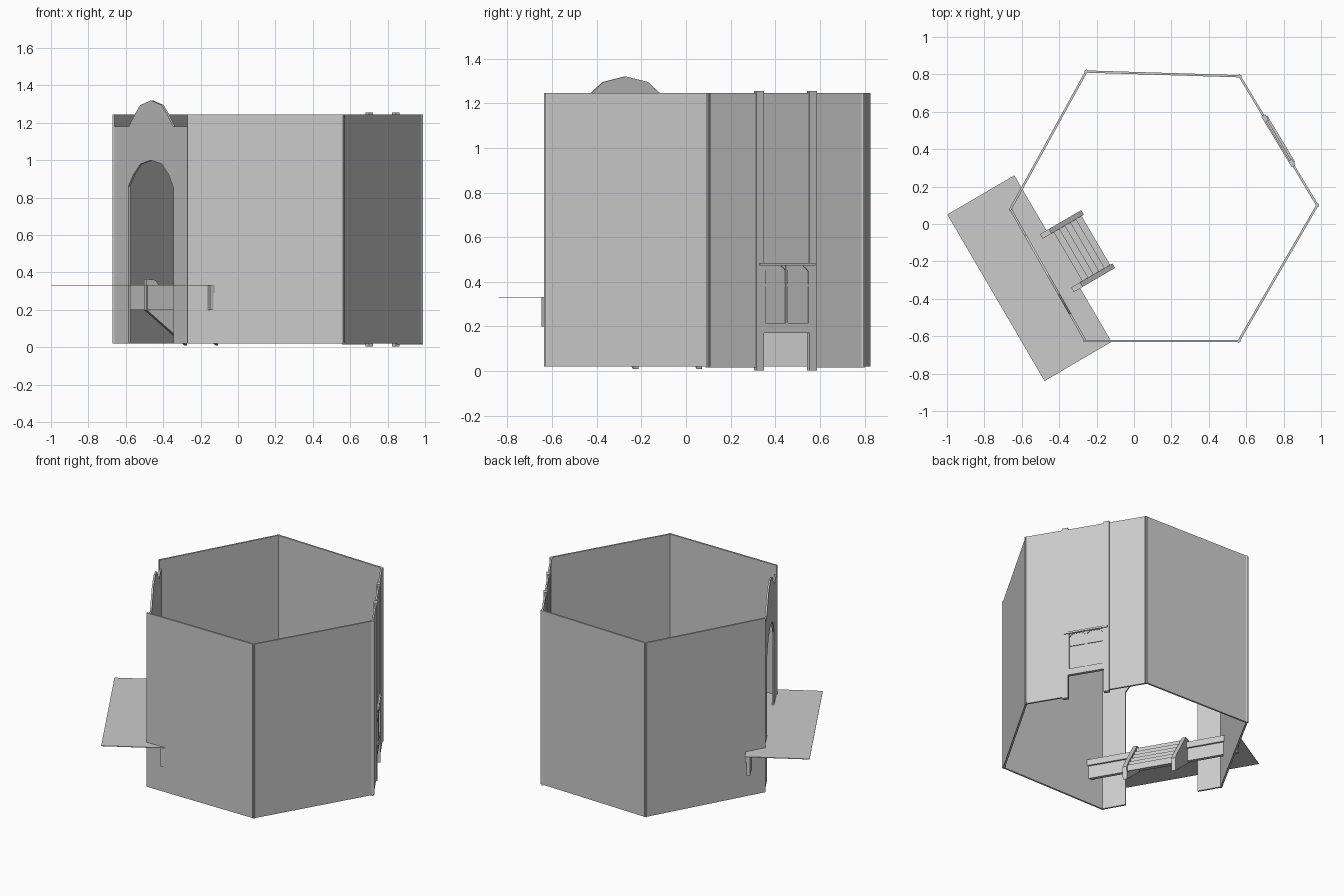
import bpy, bmesh
from mathutils import Vector

if "Cube" in bpy.data.objects:
    bpy.data.objects.remove(bpy.data.objects["Cube"])


def slab(name, p, q, profile, v0, v1):
    """Extrude a (u, z) outline; u runs from p towards q, v is the left-hand normal."""
    p, q = Vector(p), Vector(q)
    d = (q - p).normalized()
    n = Vector((-d.y, d.x))
    bm = bmesh.new()
    verts = []
    for u, z in profile:
        c = p + d * u + n * v0
        verts.append(bm.verts.new((c.x, c.y, z)))
    face = bm.faces.new(verts)
    ext = bmesh.ops.extrude_face_region(bm, geom=[face])
    moved = [g for g in ext["geom"] if isinstance(g, bmesh.types.BMVert)]
    off = n * (v1 - v0)
    bmesh.ops.translate(bm, verts=moved, vec=(off.x, off.y, 0))
    bmesh.ops.recalc_face_normals(bm, faces=bm.faces)
    mesh = bpy.data.meshes.new(name)
    bm.to_mesh(mesh)
    bm.free()
    ob = bpy.data.objects.new(name, mesh)
    bpy.context.collection.objects.link(ob)
    return ob


def rect(u0, u1, z0, z1):
    return [(u0, z0), (u1, z0), (u1, z1), (u0, z1)]


Z0, Z1, T = 0.02, 1.245, 0.006

# Plain walls of the six-sided room
A, B, C = (0.56, -0.625), (0.98, 0.10), (0.565, 0.79)
D, E, F = (-0.255, 0.815), (-0.66, 0.08), (-0.26, -0.625)
for name, p, q in (("front_wall", F, A), ("right_wall", A, B),
                   ("back_wall", C, D), ("left_wall", D, E)):
    length = (Vector(q) - Vector(p)).length
    slab(name, p, q, rect(-0.01, length + 0.01, Z0, Z1), -T, T)

# Door wall with arched opening and raised arched top
L = (Vector(F) - Vector(E)).length
m = L / 2
inner = [(-0.245, 0.86), (-0.19, 0.925), (-0.115, 0.98), (0, 1.0),
         (0.115, 0.98), (0.19, 0.925), (0.245, 0.85)]
outer = [(0.24, 1.18), (0.17, 1.25), (0.115, 1.295), (0, 1.32),
         (-0.115, 1.295), (-0.17, 1.25), (-0.24, 1.18)]
door = [(0, Z0), (m - 0.245, Z0)] + [(m + u, z) for u, z in inner]
door += [(m + 0.245, Z0), (L, Z0), (L, 1.18)]
door += [(m + u, z) for u, z in outer] + [(0, 1.18)]
slab("door_wall", E, F, door, -T, T)

# Window wall, open in the low slot beneath the window
W = (Vector(C) - Vector(B)).length
U0, U1 = 0.28, 0.53
slab("window_wall", B, C, [(-0.01, 0.015), (U0, 0.015), (U0, 0.47), (U1, 0.47),
                           (U1, 0.015), (W + 0.01, 0.015), (W + 0.01, Z1), (-0.01, Z1)], -T, T)
for i, u in enumerate((U0 - 0.018, U1 + 0.01)):
    slab(f"window_post_{i}", B, C, rect(u - 0.017, u + 0.021, 0.003, 1.255), -0.012, 0.012)
slab("window_sill", B, C, rect(U0, U1, 0.17, 0.215), -0.012, 0.01)
slab("window_head", B, C, rect(U0 - 0.02, U1 + 0.02, 0.472, 0.485), -0.018, 0.012)
slab("window_panel", B, C, rect(U0, U1, 0.21, 0.475), -0.004, 0.002)
mid = (U0 + U1) / 2
for i, (a, b) in enumerate(((U0, U0 + 0.012), (mid - 0.006, mid + 0.006), (U1 - 0.012, U1))):
    slab(f"window_upright_{i}", B, C, rect(a, b, 0.21, 0.475), -0.01, 0.006)
slab("window_rail", B, C, rect(U0, U1, 0.38, 0.388), -0.009, 0.005)
# Corner fillets that round the pane tops
for i, (u, s) in enumerate(((U0 + 0.01, 1), (mid, -1), (mid, 1), (U1 - 0.01, -1))):
    slab(f"pane_corner_{i}", B, C, [(u, 0.475), (u, 0.445), (u + s * 0.015, 0.461),
                                    (u + s * 0.032, 0.472), (u + s * 0.032, 0.475)], -0.009, 0.005)

# Landing through the doorway with its stepped edge beam
P, Q = (-0.64, 0.26), (-0.12, -0.63)
PL = (Vector(Q) - Vector(P)).length
slab("landing", P, Q, rect(0, PL, 0.329, 0.333), -0.415, 0.0)
slab("beam_lower", P, Q, rect(0, PL, 0.20, 0.29), -0.035, -0.012)
slab("beam_upper", P, Q, rect(0, PL, 0.29, 0.333), -0.035, 0.0)

# Stair: local u runs down into the room, v across the flight
d = (Vector(Q) - Vector(P)).normalized()
n = Vector((-d.y, d.x))
along = 0.355
S = Vector(P) + d * along - n * 0.04
S2 = S + n
WID = 0.33
stringer = [(0, 0.20), (0.25, 0.01), (0.255, 0.10), (0.225, 0.145), (0.055, 0.36), (0.0, 0.365)]
for i, v in enumerate((0, -WID)):
    slab(f"stair_stringer_{i}", S, S2, stringer, v - 0.014, v + 0.014)
N = 6
for i in range(N):
    u, z = 0.035 + i * 0.034, 0.30 - i * 0.043
    slab(f"stair_tread_{i}", S, S2, [(u, z + 0.033), (u, z + 0.027), (u + 0.03, z + 0.027),
                                     (u + 0.03, z - 0.012), (u + 0.036, z - 0.012),
                                     (u + 0.036, z + 0.033)], -WID, 0)
